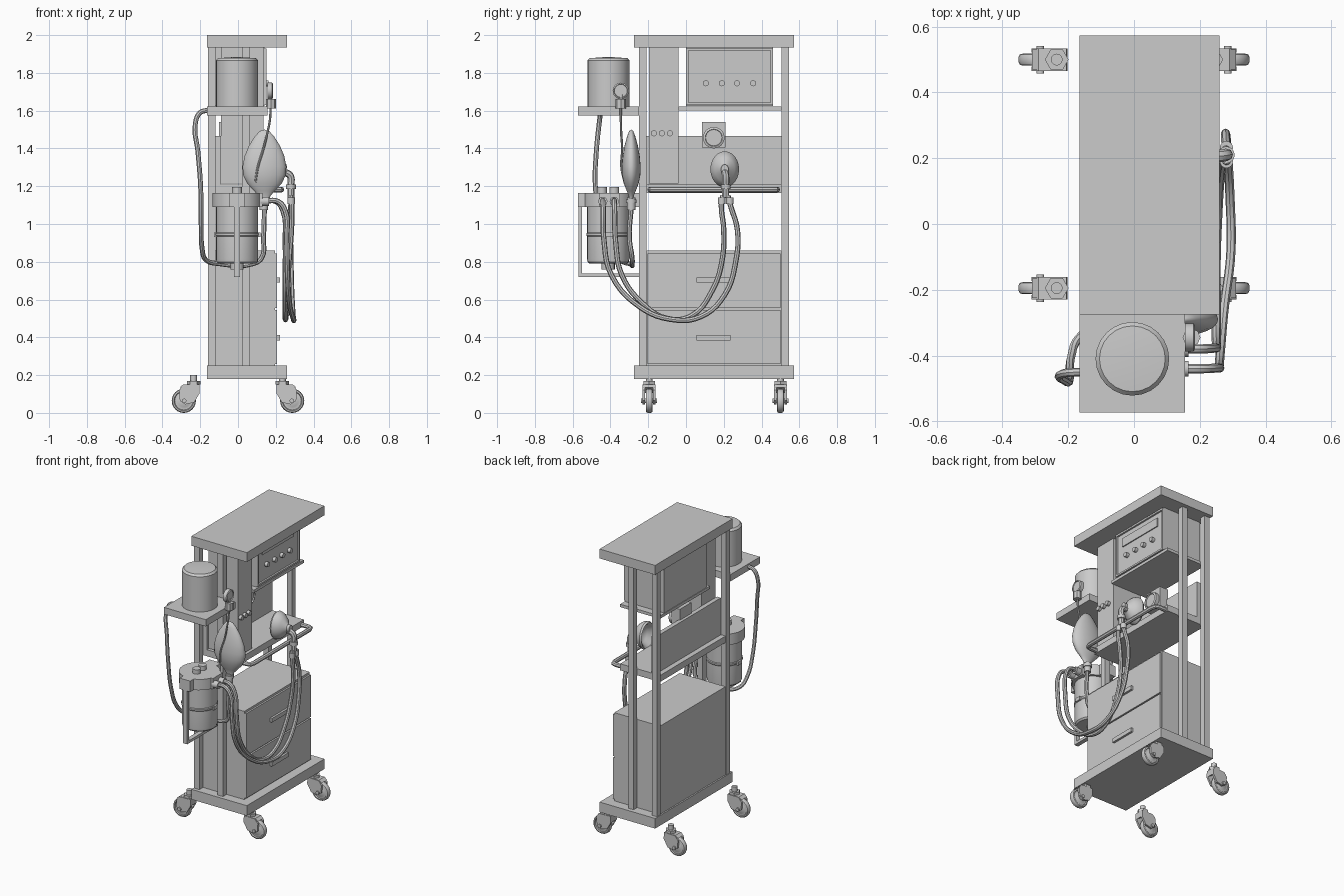
import bpy, bmesh, math
from mathutils import Matrix, Vector


def finish(name, bm, smooth=True, bevel=0):
    bmesh.ops.recalc_face_normals(bm, faces=bm.faces)
    me = bpy.data.meshes.new(name)
    bm.to_mesh(me)
    bm.free()
    ob = bpy.data.objects.new(name, me)
    bpy.context.collection.objects.link(ob)
    if bevel:
        m = ob.modifiers.new("bevel", 'BEVEL')
        m.width, m.segments = bevel, 2
    if smooth:
        bpy.ops.object.select_all(action='DESELECT')
        ob.select_set(True)
        bpy.context.view_layer.objects.active = ob
        bpy.ops.object.shade_smooth_by_angle(angle=math.radians(35))
    return ob


def box(name, x0, x1, y0, y1, z0, z1, bevel=0):
    bm = bmesh.new()
    mat = Matrix.Translation(((x0 + x1) / 2, (y0 + y1) / 2, (z0 + z1) / 2)) @ Matrix.Diagonal((x1 - x0, y1 - y0, z1 - z0, 1))
    bmesh.ops.create_cube(bm, size=1, matrix=mat)
    return finish(name, bm, False, bevel)


def lathe(name, prof, loc, axis='Z', n=24, scale=(1, 1, 1)):
    """Revolve (radius, height) points around an axis."""
    bm = bmesh.new()
    vs = [bm.verts.new((r, 0, h)) for r, h in prof]
    es = [bm.edges.new(p) for p in zip(vs, vs[1:])]
    bmesh.ops.spin(bm, geom=vs + es, cent=(0, 0, 0), axis=(0, 0, 1), angle=2 * math.pi, steps=n)
    bmesh.ops.remove_doubles(bm, verts=bm.verts, dist=1e-5)
    rot = {'Z': Matrix(), 'X': Matrix.Rotation(math.pi / 2, 4, 'Y'), 'Y': Matrix.Rotation(math.pi / 2, 4, 'X')}[axis]
    bm.transform(Matrix.Translation(loc) @ rot @ Matrix.Diagonal((*scale, 1)))
    return finish(name, bm)


def cyl(name, r, h, loc, axis='Z', n=16):
    return lathe(name, [(0, 0), (r, 0), (r, h), (0, h)], loc, axis, n)


def tube(name, pts, r, smooth=True):
    cu = bpy.data.curves.new(name, 'CURVE')
    cu.dimensions = '3D'
    cu.bevel_depth, cu.bevel_resolution, cu.use_fill_caps = r, 2, True
    cu.resolution_u = 5
    sp = cu.splines.new('BEZIER' if smooth else 'POLY')
    if smooth:
        sp.bezier_points.add(len(pts) - 1)
        for b, p in zip(sp.bezier_points, pts):
            b.co = p
            b.handle_left_type = b.handle_right_type = 'AUTO'
    else:
        sp.points.add(len(pts) - 1)
        for b, p in zip(sp.points, pts):
            b.co = (*p, 1)
    ob = bpy.data.objects.new(name, cu)
    bpy.context.collection.objects.link(ob)
    bpy.ops.object.select_all(action='DESELECT')
    ob.select_set(True)
    bpy.context.view_layer.objects.active = ob
    bpy.ops.object.convert(target='MESH')
    bpy.ops.object.shade_smooth_by_angle(angle=math.radians(40))


def prism(name, prof, y0, y1):
    """Extrude an (x, z) outline along y."""
    bm = bmesh.new()
    f = bm.faces.new([bm.verts.new((x, y0, z)) for x, z in prof])
    g = bmesh.ops.extrude_face_region(bm, geom=[f])['geom']
    bmesh.ops.translate(bm, vec=(0, y1 - y0, 0), verts=[v for v in g if isinstance(v, bmesh.types.BMVert)])
    return finish(name, bm, False)


# frame
box("top_slab", -.165, .26, -.275, .573, 1.935, 2.0)
box("base_slab", -.165, .26, -.275, .573, .18, .25)
for x in (-.14, .04):
    for y in (-.23, .525):
        box("frame_post", x - .02, x + .02, y - .02, y + .02, .25, 1.935)

# drawer cabinet
box("cabinet", -.155, .195, -.21, .505, .25, .86)
for z0, z1, zh in ((.26, .545, .398), (.555, .845, .703)):
    box("drawer_front", .195, .207, -.205, .5, z0, z1)
    box("drawer_handle", .207, .222, .055, .235, zh - .014, zh + .014)

# monitor and its shelf
box("monitor_shelf", -.155, .15, -.04, .505, 1.602, 1.622)
box("monitor", -.155, .14, 0, .46, 1.625, 1.935)
for y0, y1, z0, z1 in ((0, .46, 1.63, 1.642), (0, .46, 1.918, 1.93), (0, .012, 1.642, 1.918), (.448, .46, 1.642, 1.918)):
    box("monitor_rim", .14, .152, y0, y1, z0, z1)
box("display_strip", .14, .147, .06, .40, 1.825, 1.885)
for y in (.105, .19, .27, .355):
    cyl("monitor_knob", .016, .022, (.14, y, 1.745), 'X')

# flow meter column
box("flow_column", -.09, .135, -.195, -.04, 1.215, 1.935)
for y in (-.17, -.128, -.085):
    cyl("flow_knob", .016, .02, (.135, y, 1.48), 'X')

# work shelf, back panel and rail
box("work_shelf", -.155, .15, -.21, .505, 1.165, 1.21)
box("back_panel", -.12, -.09, -.21, .505, 1.21, 1.465)
box("gauge_block", -.10, -.035, .085, .21, 1.405, 1.54)
lathe("dial", [(0, 0), (.057, 0), (.057, .025), (.045, .03), (.043, .022), (0, .022)], (-.035, .147, 1.457), 'X')
tube("shelf_rail", [(.14, -.19, 1.182), (.2, -.19, 1.182), (.222, -.182, 1.182), (.23, -.16, 1.182), (.23, .45, 1.182),
                    (.222, .475, 1.182), (.2, .483, 1.182), (.14, .483, 1.182)], .015, False)

# front tray with canister
box("front_tray", -.165, .155, -.573, -.25, 1.575, 1.622)
lathe("canister", [(0, 1.622), (.112, 1.622), (.112, 1.865), (.1, 1.878), (0, 1.885)], (-.005, -.41, 0))

# absorber jar, lid and bracket
J = (-.005, -.412, 0)
lathe("jar", [(0, .79), (.1, .79), (.11, .80), (.112, .815), (.112, .935), (.116, .94), (.116, .95), (.112, .955), (.112, 1.1), (0, 1.1)], J)
cyl("jar_drain", .035, .04, (-.005, -.412, .76))
lathe("jar_lid", [(0, 1.09), (.13, 1.09), (.13, 1.165), (0, 1.165)], J)
box("lid_front_block", -.045, .035, -.573, -.5, 1.09, 1.165)
box("lid_side_block", .06, .13, -.46, -.35, 1.09, 1.165)
box("lid_mount", -.05, .04, -.32, -.24, 1.09, 1.165)
for x in (-.12, .11):
    box("jar_clip", x - .008, x + .008, -.43, -.39, .93, .955)
for y in (-.445, -.38):
    cyl("lid_valve", .026, .03, (-.005, y, 1.165))
box("bracket_rod", -.02, .01, -.57, -.55, .72, 1.1)
box("bracket_bar", -.02, .01, -.57, -.24, .72, .738)

# hose ports on the lid
for y in (-.44, -.38):
    cyl("hose_port", .024, .045, (.12, y, 1.12), 'X')

# breathing hoses hanging from lid to mask
tube("outer_hose", [(.14, -.44, 1.12), (.21, -.44, 1.12), (.25, -.438, 1.07), (.258, -.435, .92), (.262, -.395, .73), (.275, -.25, .565),
                    (.295, -.08, .495), (.292, .08, .51), (.285, .205, .625), (.28, .265, .81), (.278, .272, .97), (.28, .235, 1.1), (.28, .222, 1.15)], .014)
tube("inner_hose", [(.14, -.38, 1.12), (.2, -.38, 1.12), (.238, -.378, 1.07), (.25, -.372, .9), (.25, -.34, .73), (.25, -.23, .58),
                    (.25, -.1, .5), (.255, .03, .515), (.262, .14, .65), (.27, .19, .8), (.283, .2, .97), (.285, .187, 1.1), (.28, .195, 1.15)], .014)
for y in (.19, .232):
    cyl("hose_cuff", .02, .035, (.281, y, 1.105))

# mask with elbow
lathe("mask", [(0, .05), (.045, .025), (.06, -.005), (.07, -.012), (.076, 0), (.07, .025), (.052, .052), (.028, .07), (.02, .08), (.02, .1), (0, .1)],
      (.16, .205, 1.29), 'X', 24, (1.25, 1, 1))
tube("mask_elbow", [(.24, .207, 1.272), (.262, .207, 1.268), (.279, .21, 1.25), (.28, .21, 1.21), (.28, .21, 1.14)], .019)
cyl("elbow_collar", .026, .025, (.28, .21, 1.185))

# breathing bag with neck
lathe("breathing_bag", [(0, 1.5), (.025, 1.492), (.05, 1.465), (.082, 1.415), (.105, 1.36), (.116, 1.305), (.113, 1.26), (.092, 1.215),
                        (.055, 1.175), (.032, 1.15), (.028, 1.135), (0, 1.135)], (.14, -.29, 0), 'Z', 24, (1, .43, 1))
cyl("bag_neck", .022, .065, (.137, -.29, 1.075))
cyl("bag_collar", .028, .02, (.137, -.29, 1.11))

# supply hose from tray, under the jar, up to the bag
tube("supply_hose", [(-.155, -.45, 1.603), (-.2, -.452, 1.59), (-.226, -.46, 1.53), (-.212, -.475, 1.38), (-.198, -.48, 1.2), (-.195, -.45, 1.0),
                     (-.19, -.4, .87), (-.17, -.35, .81), (-.1, -.3, .79), (.08, -.285, .79), (.125, -.285, .82), (.135, -.3, .93), (.14, -.29, 1.08)], .013)

# pressure gauge on the tray
cyl("gauge_base", .027, .05, (.175, -.345, 1.612), n=8)
cyl("gauge_stem", .012, .03, (.17, -.345, 1.655))
lathe("pressure_gauge", [(0, 0), (.043, 0), (.043, .026), (.036, .03), (.034, .024), (0, .024)], (.155, -.345, 1.705), 'X')
tube("gauge_line", [(.172, -.345, 1.62), (.17, -.345, 1.56), (.155, -.343, 1.48), (.135, -.338, 1.4), (.105, -.342, 1.3), (.092, -.325, 1.22)], .006)

# swivel casters, mirrored left and right
for s in (-1, 1):
    for y in (-.195, .5):
        lathe("caster_wheel", [(0, -.016), (.03, -.016), (.036, -.012), (.048, -.012), (.052, -.018), (.06, -.016), (.064, -.008), (.064, .008),
                               (.06, .016), (.052, .018), (.048, .012), (.036, .012), (.03, .016), (0, .016)], (s * .287, y, .064), 'Y')
        fork = [(.205, .15), (.203, .105), (.232, .055), (.28, .045), (.308, .065), (.312, .12), (.29, .148)]
        for y0, y1 in ((-.034, -.021), (.021, .034)):
            prism("caster_fork", [(s * x, z) for x, z in fork], y + y0, y + y1)
        prism("caster_hood", [(s * x, z) for x, z in ((.205, .15), (.203, .105), (.218, .115), (.25, .134), (.31, .134), (.29, .15))], y - .03, y + .03)
        cyl("caster_axle", .012, .084, (s * .285, y + .042, .064), 'Y', 12)
        cyl("caster_nut", .036, .018, (s * .235, y, .15), n=6)
        cyl("caster_stem", .018, .04, (s * .235, y, .16), n=12)
